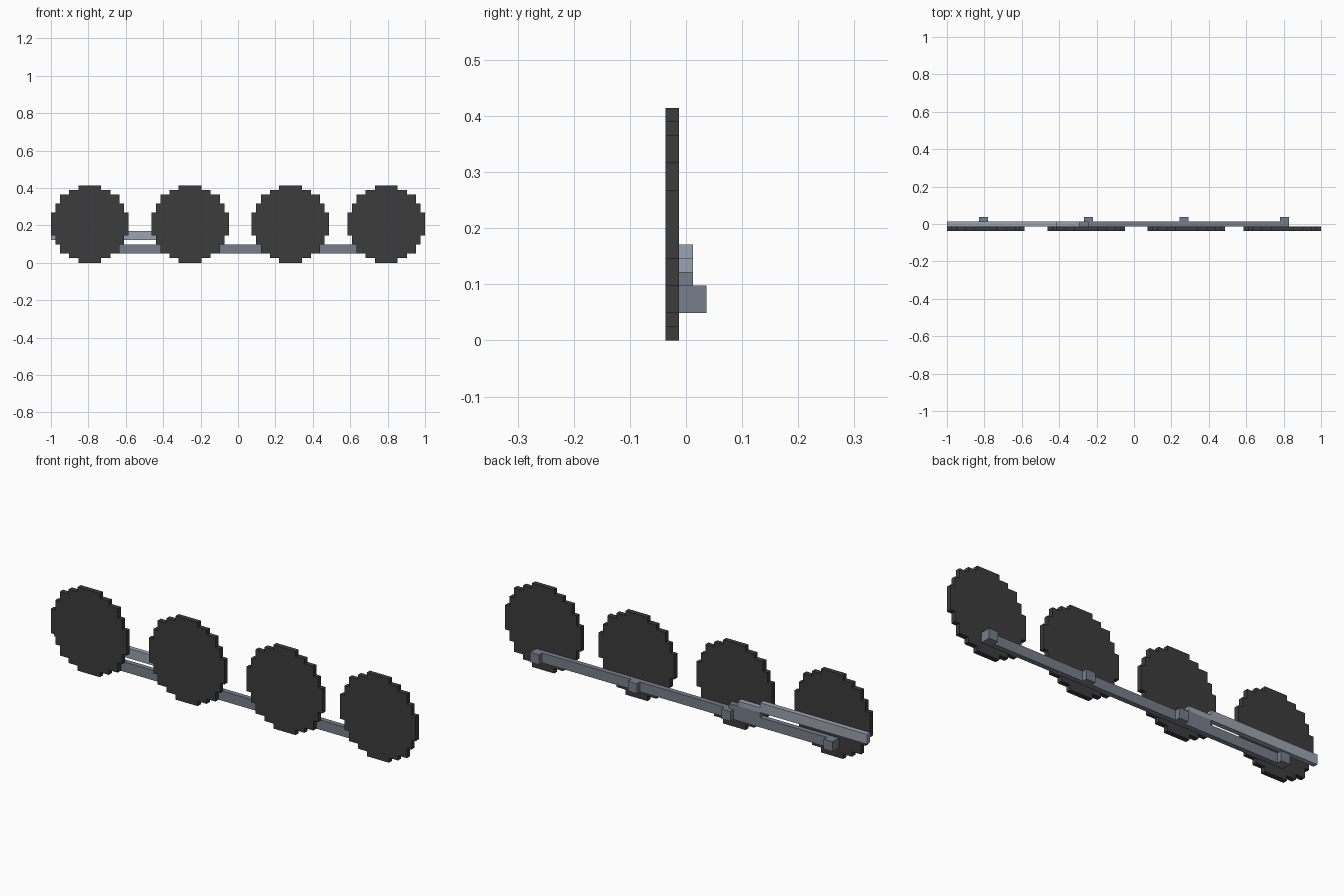
import bpy, bmesh
from mathutils import Vector

if "Cube" in bpy.data.objects:
    bpy.data.objects.remove(bpy.data.objects["Cube"], do_unlink=True)

U = 2 / 82                          # one grid unit
ORIGIN = Vector((-41, -1.5, 0))     # grid corner, in units


def material(name, color):
    m = bpy.data.materials.new(name)
    m.use_nodes = True
    m.diffuse_color = (*color, 1)
    m.node_tree.nodes["Principled BSDF"].inputs["Base Color"].default_value = (*color, 1)
    return m


CHARCOAL = material("charcoal", (0.045, 0.045, 0.045))
STEEL = material("steel_grey", (0.185, 0.212, 0.256))
PALE = material("pale_grey", (0.335, 0.37, 0.44))


def plate(name, outline, y0, y1, mat):
    """Extrude an (x, z) outline in grid units from y0 to y1."""
    bm = bmesh.new()
    verts = [bm.verts.new((Vector((x, y0, z)) + ORIGIN) * U) for x, z in outline]
    face = bm.faces.new(verts)
    ext = bmesh.ops.extrude_face_region(bm, geom=[face])
    moved = [g for g in ext["geom"] if isinstance(g, bmesh.types.BMVert)]
    bmesh.ops.translate(bm, verts=moved, vec=(0, (y1 - y0) * U, 0))
    bmesh.ops.recalc_face_normals(bm, faces=bm.faces)
    mesh = bpy.data.meshes.new(name)
    bm.to_mesh(mesh)
    bm.free()
    mesh.materials.append(mat)
    obj = bpy.data.objects.new(name, mesh)
    bpy.context.collection.objects.link(obj)
    return obj


def rect(x0, x1, z0, z1):
    return [(x0, z0), (x1, z0), (x1, z1), (x0, z1)]


# Stepped round outline: (half width, bottom, top) of each band of rows
BANDS = [(2.5, 0, 1), (4.5, 1, 2), (6.5, 2, 4), (7.5, 4, 6), (8.5, 6, 11),
         (7.5, 11, 13), (6.5, 13, 15), (4.5, 15, 16), (2.5, 16, 17)]
right_side = [(w, z) for w, lo, hi in BANDS for z in (lo, hi)]
disc = right_side + [(-w, z) for w, z in reversed(right_side)]

# Four discs, each with a small mounting block behind it
for i, (start, block) in enumerate(zip((0, 22, 44, 65), (7, 30, 51, 73)), 1):
    plate(f"disc_{i}", [(x + start + 8.5, z) for x, z in disc], 0, 1, CHARCOAL)
    plate(f"mount_block_{i}", rect(block, block + 2, 2, 4), 2, 3, STEEL)

# Long bar joining the discs, and the riser that carries the arm
plate("connecting_bar", rect(7, 75, 2, 4), 1, 2, STEEL)
plate("arm_riser", rect(24, 31, 4, 5), 1, 2, STEEL)

# Upper arm, one unit lower at its inner end
plate("upper_arm", [(0, 5), (29, 5), (29, 6), (24, 6), (24, 7), (0, 7)], 1, 2, PALE)
